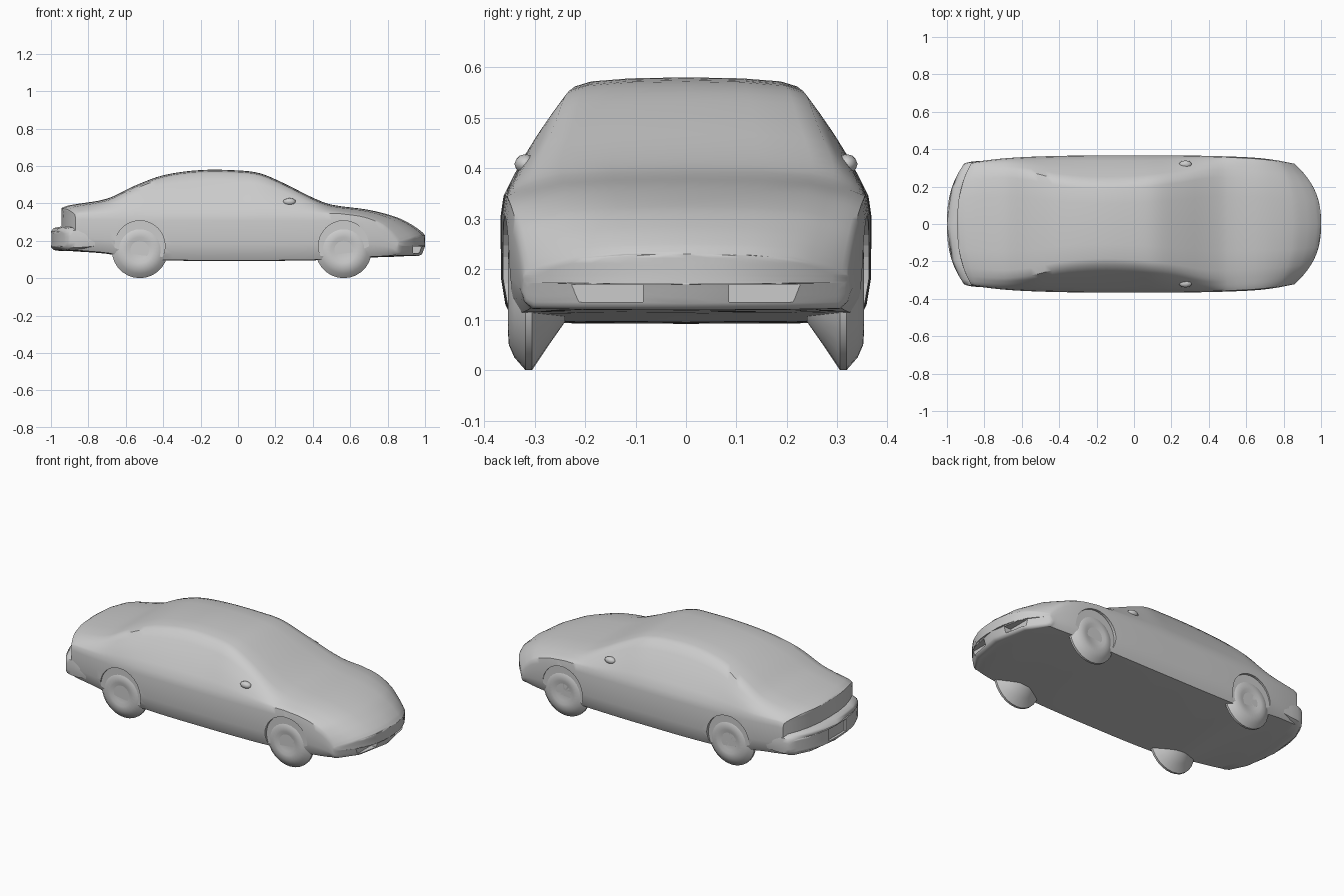
import bpy, bmesh, math
from mathutils import Matrix

cube = bpy.data.objects.get("Cube")
if cube:
    bpy.data.objects.remove(cube, do_unlink=True)

paint = bpy.data.materials.new("plain_grey")
paint.use_nodes = True
GREY = (0.6, 0.6, 0.6, 1)
paint.diffuse_color = GREY
paint.node_tree.nodes["Principled BSDF"].inputs["Base Color"].default_value = GREY


def finish(name, bm, angle=40, cutter=False):
    bmesh.ops.remove_doubles(bm, verts=bm.verts, dist=0.0002)
    bmesh.ops.recalc_face_normals(bm, faces=bm.faces)
    mesh = bpy.data.meshes.new(name)
    bm.to_mesh(mesh)
    bm.free()
    mesh.materials.append(paint)
    obj = bpy.data.objects.new(name, mesh)
    bpy.context.collection.objects.link(obj)
    if cutter:
        obj.hide_render = True
        obj.hide_viewport = True
    else:
        bpy.ops.object.select_all(action='DESELECT')
        obj.select_set(True)
        bpy.context.view_layer.objects.active = obj
        bpy.ops.object.shade_smooth_by_angle(angle=math.radians(angle))
    return obj


def bridge(bm, rings):
    rows = [[bm.verts.new(p) for p in ring] for ring in rings]
    n = len(rows[0])
    for a, b in zip(rows, rows[1:]):
        for i in range(n):
            j = (i + 1) % n
            bm.faces.new((a[i], a[j], b[j], b[i]))
    return rows


def bowed(s, y):
    # Ends curve back towards the corners in plan
    k = max(0, (abs(s) - 0.6) / 0.4) ** 1.5
    amount = 0.14 if s > 0 else 0.09
    return s - math.copysign(amount * k * (abs(y) / 0.32) ** 2.5, s)


def loft(name, sections):
    # Sections are (s, half outline); both ends close towards the centre line
    ends = (0, 0.25, 0.5, 0.75, 0.9)
    first, last = sections[0], sections[-1]
    scaled = [(first, f) for f in ends] + [(q, 1) for q in sections]
    scaled += [(last, f) for f in reversed(ends)]
    rings = []
    for (s, half), f in scaled:
        outline = half + [(-y, z) for y, z in reversed(half[1:-1])]
        rings.append([(bowed(s, y * f), y * f, z) for y, z in outline])
    bm = bmesh.new()
    bridge(bm, rings)
    return finish(name, bm)


# Body stations: position, underside, centre top, roof edge half width
STATIONS = [
    (-.945, .15, .375, .28), (-.9, .145, .39, .28), (-.7, .13, .425, .29),
    (-.55, .1, .495, .275), (-.4, .095, .55, .24), (-.2, .092, .578, .22),
    (0, .092, .576, .225), (.12, .092, .56, .24), (.25, .093, .505, .26),
    (.4, .095, .43, .29), (.5, .1, .393, .29), (.7, .11, .365, .28),
    (.85, .115, .325, .27), (.93, .12, .285, .26), (.98, .125, .25, .25),
    (1, .17, .23, .25)]


def smooth_stations(table, steps):
    def slope(i, c):
        a, b = table[max(i - 1, 0)], table[min(i + 1, len(table) - 1)]
        return (b[c] - a[c]) / (b[0] - a[0])
    out = []
    for i in range(len(table) - 1):
        p, q = table[i], table[i + 1]
        d = q[0] - p[0]
        for k in range(steps):
            t = k / steps
            h = t * t * (3 - 2 * t)
            row = [p[0] + d * t]
            for c in (1, 2, 3):
                row.append(p[c] * (1 - h) + q[c] * h
                           + d * t * (1 - t) * ((1 - t) * slope(i, c) - t * slope(i + 1, c)))
            out.append(row)
    return out + [list(table[-1])]


def body_half(s, low, top, roof):
    w = 0.367 - 0.045 * abs(s) ** 3
    shoulder = min(0.345, top - 0.04)
    edge = top - 0.018
    half = [(0, low), (.6 * w, low + .001), (.93 * w, low + .003)]
    for fy, fz in ((.975, .15), (.998, .35), (1, .6), (1, .85), (.985, 1)):
        half.append((fy * w, low + (shoulder - low) * fz))
    for t in (.2, .4, .6, .8, 1):
        y = .985 * w * (1 - t) + roof * t + .008 * math.sin(math.pi * t)
        half.append((y, shoulder + (edge - shoulder) * t))
    return half + [(.85 * roof, top - .008), (.5 * roof, top - .002), (0, top)]


body = loft("body", [(r[0], body_half(*r)) for r in smooth_stations(STATIONS, 4)])


# Rear bumper wraps around the tail
def bumper_half(w, low, top):
    mid, h = (low + top) / 2, (top - low) / 2
    half = [(0, low), (.6 * w, low + .001), (.9 * w, low + .003)]
    half += [(w - .012 * abs(f) ** 3, mid + h * f) for f in (-.7, -.3, .3, .7)]
    return half + [(.9 * w, top - .003), (.6 * w, top - .001), (0, top)]


bumper = loft("rear_bumper", [
    (s, bumper_half(w, low, top)) for s, w, low, top in (
        (-.78, .34, .16, .25), (-.88, .338, .147, .27), (-.95, .334, .145, .275),
        (-.985, .328, .15, .268), (-1, .322, .165, .25))])


def cut(target, cutter):
    mod = target.modifiers.new(cutter.name, 'BOOLEAN')
    mod.operation = 'DIFFERENCE'
    mod.solver = 'EXACT'
    mod.object = cutter


def box_cutter(name, size, place):
    bm = bmesh.new()
    bmesh.ops.create_cube(bm, size=1, matrix=Matrix.Translation(place) @ Matrix.Diagonal((*size, 1)))
    return finish(name, bm, cutter=True)


cut(bumper, box_cutter("plate_recess_cutter", (.03, .16, .07), (-1, 0, .21)))


# Wheels bulge out below the sills, set into shallow arches
def wheel(name, x, side):
    bm = bmesh.new()
    n = 28
    profile = ((.24, .001), (.24, .055), (.275, .105), (.305, .15), (.318, .15),
               (.34, .125), (.351, .1), (.353, .07), (.346, .05), (.346, .001))
    bridge(bm, [[(x + r * math.sin(math.tau * i / n), side * y,
                  .15 - r * math.cos(math.tau * i / n)) for i in range(n)]
                for y, r in profile])
    bmesh.ops.holes_fill(bm, edges=bm.edges)
    return finish(name, bm)


for side, label in ((1, "left"), (-1, "right")):
    for x, end in ((.565, "front"), (-.525, "rear")):
        wheel(f"{end}_{label}_wheel", x, side)
        bm = bmesh.new()
        bmesh.ops.create_cone(bm, cap_ends=True, segments=32, radius1=.135, radius2=.135, depth=.1,
                              matrix=Matrix.Translation((x, side * .396, .172))
                              @ Matrix.Rotation(math.pi / 2, 4, 'X'))
        cut(body, finish(f"{end}_{label}_arch_cutter", bm, cutter=True))

    # Lower front air intakes
    cut(body, box_cutter(f"{label}_intake_cutter", (.1, .15, .035), (.985, side * .16, .152)))

    # Door mirrors
    bm = bmesh.new()
    bmesh.ops.create_icosphere(bm, subdivisions=2, radius=1,
                               matrix=Matrix.Translation((.275, side * .318, .408))
                               @ Matrix.Diagonal((.035, .022, .02, 1)))
    finish(f"{label}_mirror", bm)
